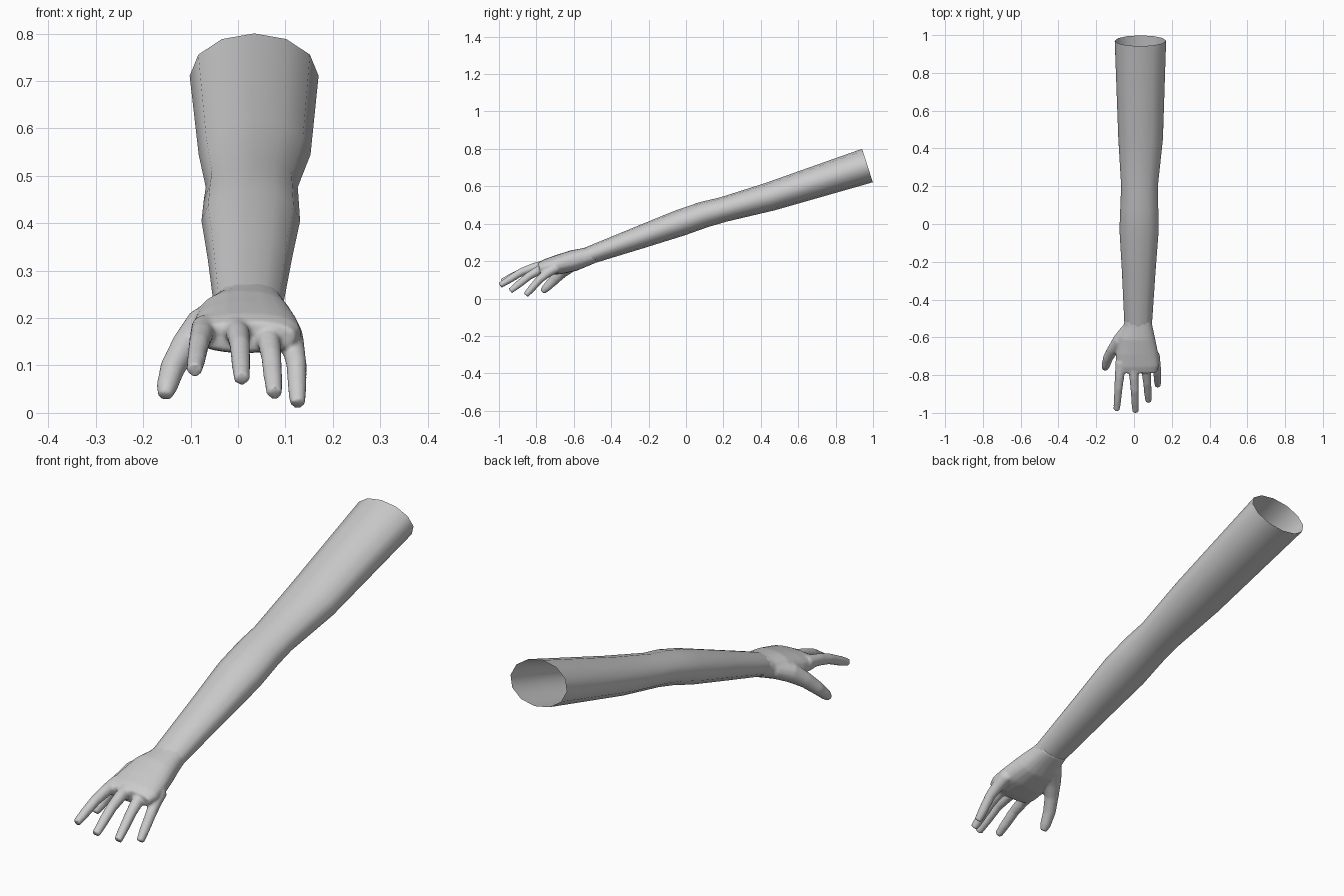
import bpy, bmesh, math
from mathutils import Vector

if "Cube" in bpy.data.objects:
    bpy.data.objects.remove(bpy.data.objects["Cube"])

skin = bpy.data.materials.new("light_grey")
skin.diffuse_color = (0.6, 0.6, 0.6, 1)
skin.use_nodes = True
skin.node_tree.nodes["Principled BSDF"].inputs["Base Color"].default_value = skin.diffuse_color


def loft(bm, path, sides, cap_start=True, cap_end=True, power=1.0):
    """Tube through (x, y, z, half width, half height) stations."""
    pts = [Vector(p[:3]) for p in path]
    rings = []
    for i, p in enumerate(path):
        tangent = (pts[min(i + 1, len(pts) - 1)] - pts[max(i - 1, 0)]).normalized()
        side = tangent.cross(Vector((0, 0, 1))).normalized()
        up = side.cross(tangent)
        ring = []
        for k in range(sides):
            a = 2 * math.pi * k / sides
            c, s = math.cos(a), math.sin(a)
            c = math.copysign(abs(c) ** power, c)
            s = math.copysign(abs(s) ** power, s)
            ring.append(bm.verts.new(pts[i] + side * c * p[3] + up * s * p[4]))
        rings.append(ring)
    for r0, r1 in zip(rings, rings[1:]):
        for k in range(sides):
            n = (k + 1) % sides
            bm.faces.new((r0[k], r0[n], r1[n], r1[k]))
    if cap_start:
        bm.faces.new(rings[0])
    if cap_end:
        bm.faces.new(rings[-1])


def make(name, bm):
    bmesh.ops.recalc_face_normals(bm, faces=bm.faces)
    me = bpy.data.meshes.new(name)
    bm.to_mesh(me)
    bm.free()
    me.materials.append(skin)
    me.polygons.foreach_set("use_smooth", [True] * len(me.polygons))
    ob = bpy.data.objects.new(name, me)
    bpy.context.collection.objects.link(ob)
    return ob


# Open sleeve-like arm, from shoulder cut to wrist
bm = bmesh.new()
loft(bm, [
    (0.034, 0.97, 0.711, 0.136, 0.094),
    (0.035, 0.45, 0.545, 0.118, 0.077),
    (0.029, 0.20, 0.476, 0.097, 0.067),
    (0.028, 0.10, 0.450, 0.100, 0.070),
    (0.027, -0.03, 0.405, 0.104, 0.071),
    (0.025, -0.25, 0.326, 0.089, 0.061),
    (0.022, -0.53, 0.226, 0.073, 0.047),
], 12, cap_start=False, cap_end=False)
make("arm", bm)

# Hand: palm, fingers and thumb fused into one skin
bm = bmesh.new()
loft(bm, [
    (0.022, -0.49, 0.236, 0.068, 0.045),
    (0.022, -0.54, 0.221, 0.077, 0.050),
    (0.014, -0.60, 0.203, 0.098, 0.057),
    (0.016, -0.68, 0.182, 0.111, 0.053),
    (0.018, -0.75, 0.168, 0.116, 0.043),
    (0.018, -0.785, 0.160, 0.104, 0.032),
], 20, power=0.85)

# knuckle, middle joint, tip, for index to little finger
fingers = [
    ((-0.070, -0.73, 0.180), (-0.082, -0.87, 0.146), (-0.092, -0.985, 0.090)),
    ((-0.004, -0.74, 0.182), (0.004, -0.88, 0.142), (0.008, -0.995, 0.070)),
    (( 0.060, -0.73, 0.176), (0.070, -0.84, 0.120), (0.077, -0.940, 0.040)),
    (( 0.108, -0.69, 0.168), (0.123, -0.78, 0.105), (0.126, -0.857, 0.018)),
]
for base, mid, tip in fingers:
    b, m, t = Vector(base), Vector(mid), Vector(tip)
    loft(bm, [
        (*b, 0.029, 0.029),
        (*(b.lerp(m, 0.55) + Vector((0, 0, 0.004))), 0.025, 0.025),
        (*m, 0.022, 0.022),
        (*m.lerp(t, 0.6), 0.020, 0.020),
        (*t, 0.017, 0.016),
    ], 12)

loft(bm, [
    (-0.030, -0.57, 0.205, 0.045, 0.042),
    (-0.075, -0.62, 0.180, 0.040, 0.042),
    (-0.112, -0.665, 0.140, 0.030, 0.033),
    (-0.138, -0.71, 0.095, 0.027, 0.028),
    (-0.150, -0.75, 0.055, 0.023, 0.023),
    (-0.154, -0.768, 0.035, 0.015, 0.015),
], 12)
hand = make("hand", bm)
remesh = hand.modifiers.new("fuse", 'REMESH')
remesh.mode = 'VOXEL'
remesh.voxel_size = 0.006
remesh.use_smooth_shade = True
soft = hand.modifiers.new("soften", 'SMOOTH')
soft.factor = 0.5
soft.iterations = 6
